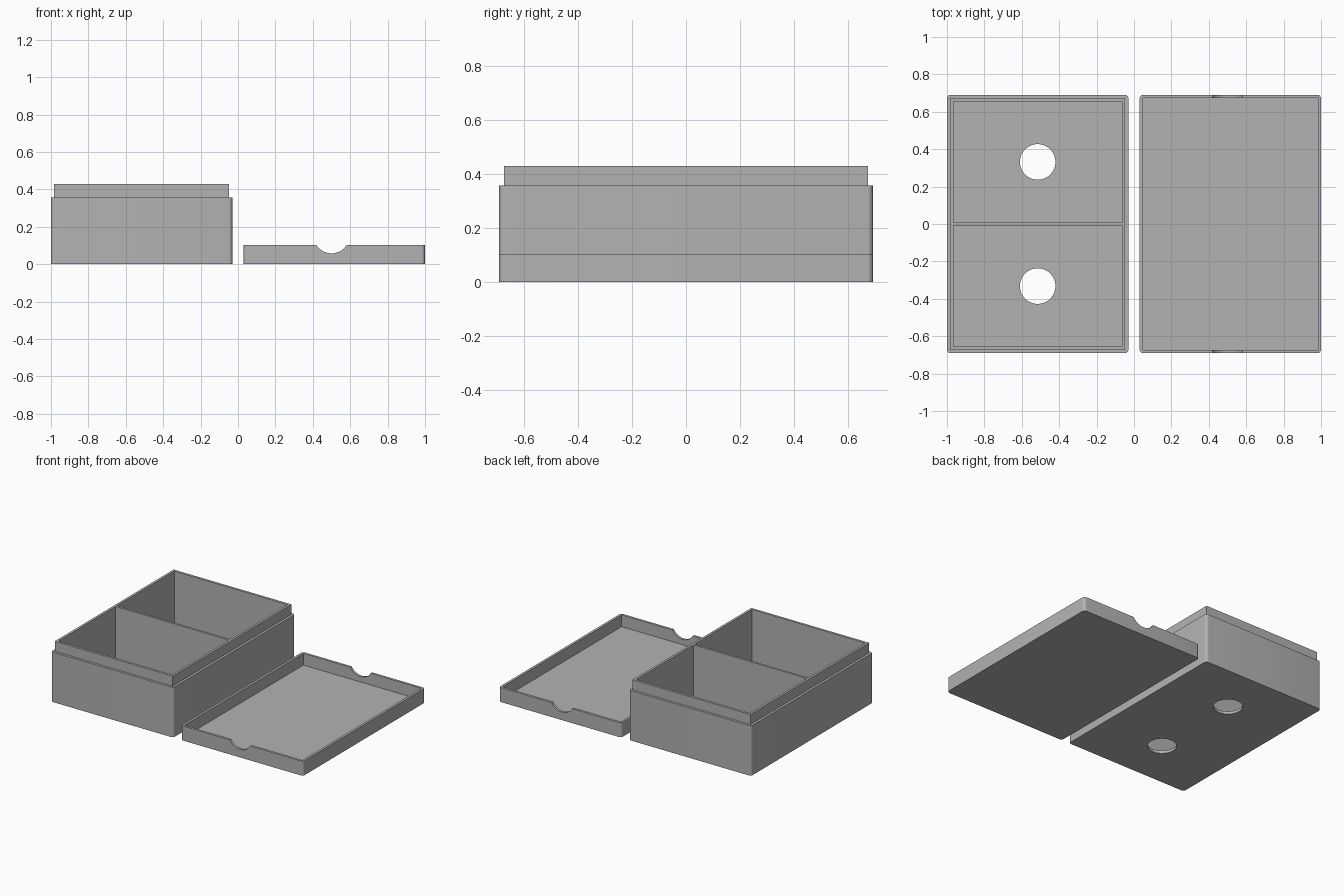
import bpy, bmesh
from mathutils import Matrix

if "Cube" in bpy.data.objects:
    bpy.data.objects.remove(bpy.data.objects["Cube"], do_unlink=True)

grey = bpy.data.materials.new("plain grey")
grey.use_nodes = True
GREY = (0.45, 0.45, 0.45, 1)
grey.diffuse_color = GREY
grey.node_tree.nodes["Principled BSDF"].inputs["Base Color"].default_value = GREY

BOX_X, LID_X = -0.515, 0.515
WIDTH, DEPTH = 0.97, 1.382
WALL, FLOOR = 0.0175, 0.02
RADIUS = 0.095


def make(name, bm):
    mesh = bpy.data.meshes.new(name)
    bm.to_mesh(mesh)
    bm.free()
    mesh.materials.append(grey)
    ob = bpy.data.objects.new(name, mesh)
    bpy.context.collection.objects.link(ob)
    return ob


def block(name, x, y, w, d, z0, z1, corner=0):
    """Upright block, optionally with rounded vertical corners."""
    bm = bmesh.new()
    place = Matrix.Translation((x, y, (z0 + z1) / 2)) @ Matrix.Diagonal((w, d, z1 - z0, 1))
    bmesh.ops.create_cube(bm, size=1, matrix=place)
    if corner:
        upright = [e for e in bm.edges
                   if abs(e.verts[0].co.z - e.verts[1].co.z) > 0.01]
        bmesh.ops.bevel(bm, geom=upright, offset=corner, segments=6,
                        profile=0.5, affect='EDGES')
    return make(name, bm)


def cylinder(name, centre, length, axis):
    bm = bmesh.new()
    turn = Matrix.Rotation(1.5707963, 4, 'X') if axis == 'Y' else Matrix()
    bmesh.ops.create_cone(bm, cap_ends=True, segments=64, radius1=RADIUS,
                          radius2=RADIUS, depth=length,
                          matrix=Matrix.Translation(centre) @ turn)
    return make(name, bm)


def combine(ob, tool, operation):
    """Apply a boolean and drop the helper."""
    mod = ob.modifiers.new(operation, 'BOOLEAN')
    mod.operation, mod.solver, mod.object = operation, 'EXACT', tool
    bpy.context.view_layer.objects.active = ob
    bpy.ops.object.modifier_apply(modifier=mod.name)
    bpy.data.objects.remove(tool, do_unlink=True)


# Box: rounded body with a stepped lip
box = block("box", BOX_X, 0, WIDTH, DEPTH, 0, 0.358, corner=0.02)
lip = block("lip", BOX_X, 0, WIDTH - 2 * WALL, DEPTH - 2 * WALL, 0.1, 0.43)
combine(box, lip, 'UNION')

# Two compartments either side of a divider, each with a round floor hole
half = DEPTH / 2 - 2 * WALL
divider = 0.016
for side in (-1, 1):
    room = half - divider / 2
    y = side * (divider / 2 + room / 2)
    combine(box, block("compartment", BOX_X, y, WIDTH - 4 * WALL, room, FLOOR, 0.6), 'DIFFERENCE')
    combine(box, cylinder("floor_hole", (BOX_X, y, 0), 0.2, 'Z'), 'DIFFERENCE')

# Lid: shallow tray lying open side up, with finger notches front and back
lid = block("lid", LID_X, 0, WIDTH, DEPTH, 0, 0.104, corner=0.02)
combine(lid, block("lid_recess", LID_X, 0, WIDTH - 2 * WALL, DEPTH - 2 * WALL, FLOOR, 0.5), 'DIFFERENCE')
combine(lid, cylinder("finger_notch", (0.5, 0, 0.058 + RADIUS), 2, 'Y'), 'DIFFERENCE')

# Smooth the rounded corners, keep edges sharp
for ob in bpy.context.view_layer.objects:
    ob.select_set(ob in (box, lid))
bpy.context.view_layer.objects.active = box
bpy.ops.object.shade_smooth_by_angle(angle=0.6)
